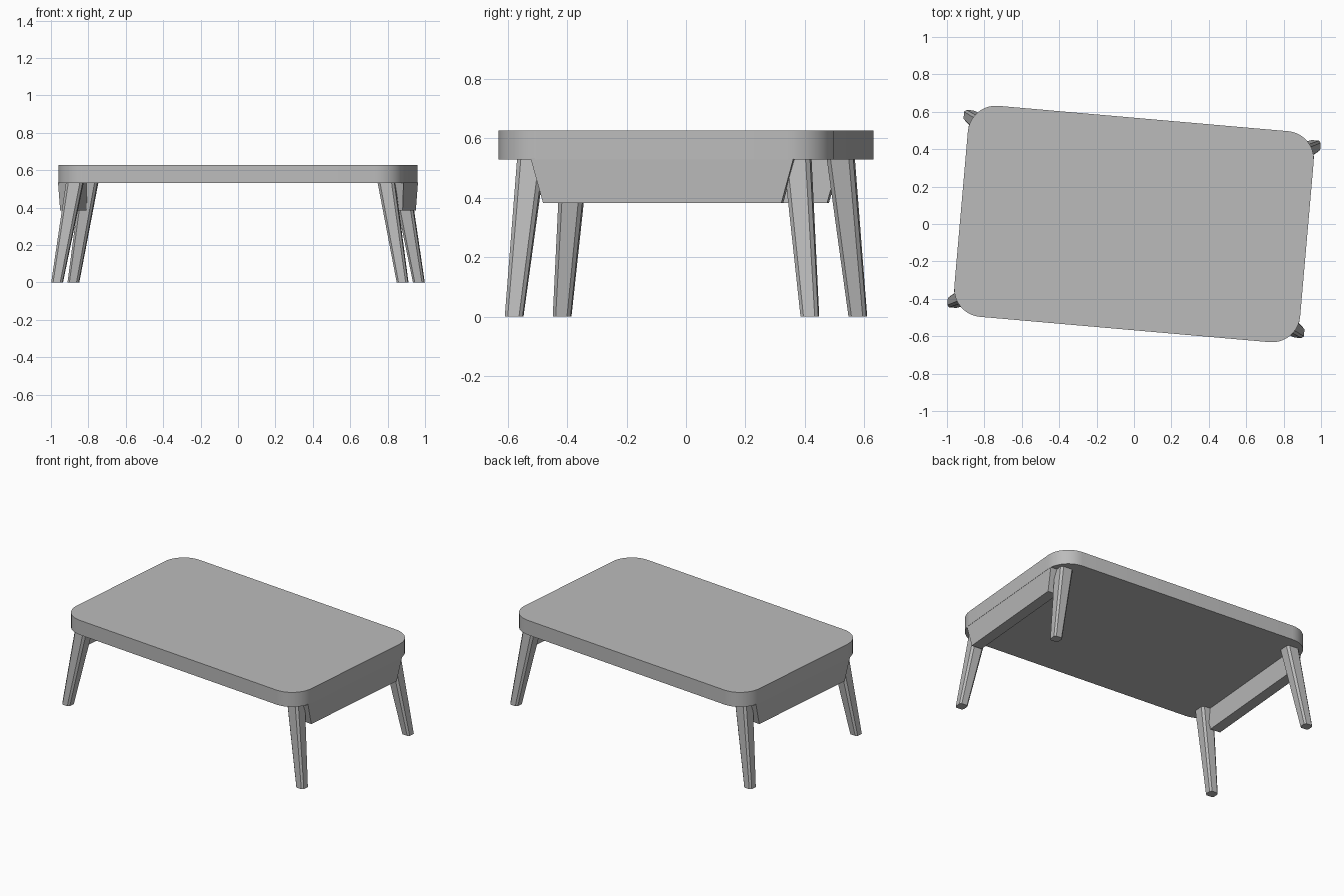
import bpy
import bmesh
from math import radians, sin, cos, pi

cube = bpy.data.objects.get("Cube")
if cube:
    bpy.data.objects.remove(cube, do_unlink=True)

TURN = radians(-5)      # the whole table stands slightly turned
HX, HY = 0.928, 0.566   # half sizes of the tabletop
UNDER, TOP = 0.53, 0.627

grey = bpy.data.materials.new("plain_grey")
grey.use_nodes = True
grey.diffuse_color = (0.5, 0.5, 0.5, 1)
grey.node_tree.nodes["Principled BSDF"].inputs["Base Color"].default_value = (0.5, 0.5, 0.5, 1)


def loft(name, lower, upper):
    """Closed solid between two rings with the same number of points."""
    bm = bmesh.new()
    a = [bm.verts.new(p) for p in lower]
    b = [bm.verts.new(p) for p in upper]
    n = len(a)
    bm.faces.new(a[::-1])
    bm.faces.new(b)
    for i in range(n):
        j = (i + 1) % n
        bm.faces.new((a[i], a[j], b[j], b[i]))
    bmesh.ops.recalc_face_normals(bm, faces=bm.faces)
    mesh = bpy.data.meshes.new(name)
    bm.to_mesh(mesh)
    bm.free()
    mesh.materials.append(grey)
    obj = bpy.data.objects.new(name, mesh)
    obj.rotation_euler.z = TURN
    bpy.context.collection.objects.link(obj)
    return obj


def rounded_rect(cx, cy, z, hx, hy, r, steps):
    """Ring of a rectangle with rounded (or, with one step, cut) corners."""
    ring = []
    for k, (sx, sy) in enumerate([(1, 1), (-1, 1), (-1, -1), (1, -1)]):
        for i in range(steps + 1):
            t = (k + i / steps) * pi / 2
            ring.append((cx + sx * (hx - r) + r * cos(t),
                         cy + sy * (hy - r) + r * sin(t), z))
    return ring


# Tabletop with rounded corners
top = loft("tabletop",
           rounded_rect(0, 0, UNDER, HX, HY, 0.15, 10),
           rounded_rect(0, 0, TOP, HX, HY, 0.15, 10))
bpy.ops.object.select_all(action="DESELECT")
top.select_set(True)
bpy.context.view_layer.objects.active = top
bpy.ops.object.shade_smooth_by_angle(angle=radians(30))

for side, sx in (("left", 1), ("right", -1)):
    # Tapered, splayed legs with cut corners
    for end, sy in (("front", -1), ("back", 1)):
        loft(f"{end}_{side}_leg",
             rounded_rect(sx * 0.927, sy * 0.50, 0, 0.03, 0.03, 0.011, 1),
             rounded_rect(sx * 0.836, sy * 0.45, UNDER + 0.005, 0.045, 0.045, 0.014, 1))

    # Apron board under each short edge, narrower towards the bottom
    def board(outer, inner, half, z):
        return [(sx * outer, -half, z), (sx * outer, half, z),
                (sx * inner, half, z), (sx * inner, -half, z)]
    loft(f"{side}_apron",
         board(0.919, 0.848, 0.403, 0.383),
         board(0.927, 0.848, 0.445, UNDER + 0.005))
